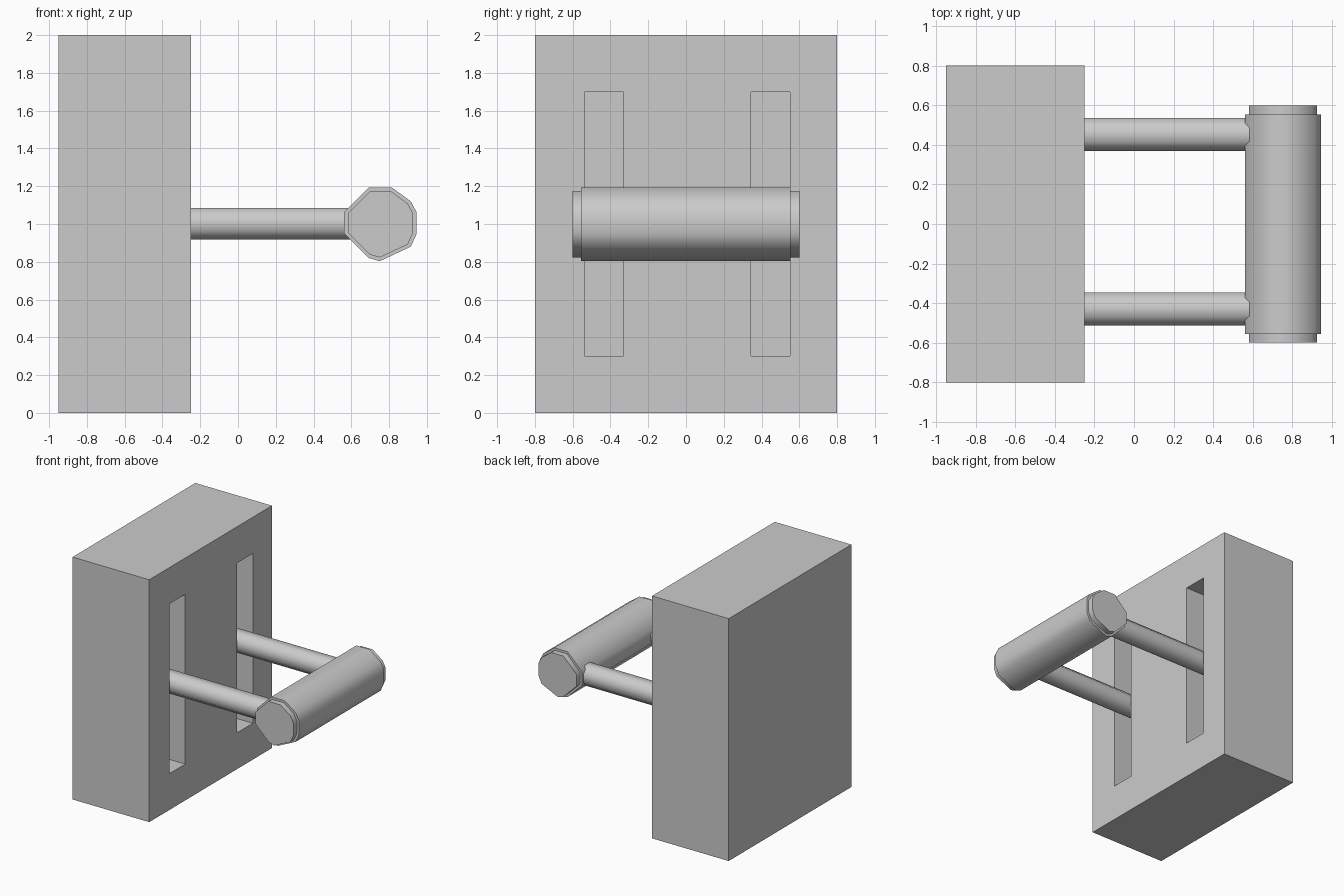
import bpy, bmesh, math

if "Cube" in bpy.data.objects:
    bpy.data.objects.remove(bpy.data.objects["Cube"])

def prism(name, pts, a, b, place):
    # extrude a closed outline from a to b; place maps (u, v, w) to xyz
    bm = bmesh.new()
    rings = [[bm.verts.new(place(u, v, w)) for u, v in pts] for w in (a, b)]
    n = len(pts)
    for r in rings:
        bm.faces.new(r)
    for i in range(n):
        j = (i + 1) % n
        bm.faces.new((rings[0][i], rings[0][j], rings[1][j], rings[1][i]))
    bmesh.ops.recalc_face_normals(bm, faces=bm.faces)
    me = bpy.data.meshes.new(name)
    bm.to_mesh(me)
    bm.free()
    ob = bpy.data.objects.new(name, me)
    bpy.context.collection.objects.link(ob)
    return ob

def rect(y0, y1, z0, z1):
    return [(y0, z0), (y1, z0), (y1, z1), (y0, z1)]

def smooth(ob):
    bpy.ops.object.select_all(action='DESELECT')
    bpy.context.view_layer.objects.active = ob
    ob.select_set(True)
    bpy.ops.object.shade_smooth_by_angle(angle=math.radians(60))

along_x = lambda y, z, x: (x, y, z)
along_y = lambda x, z, y: (x, y, z)

# wall block with two vertical slots
block = prism("switch_block", rect(-0.8, 0.8, 0, 2), -0.95, -0.25, along_x)
for name, y0, y1 in (("slot_near", -0.537, -0.332), ("slot_far", 0.343, 0.55)):
    cutter = prism(name, rect(y0, y1, 0.3, 1.7), -0.65, -0.1, along_x)
    cutter.hide_render = True
    cutter.hide_set(True)
    mod = block.modifiers.new(name, 'BOOLEAN')
    mod.object = cutter
    mod.solver = 'EXACT'

# arms running from the slots into the handle
for name, yc in (("arm_near", -0.43), ("arm_far", 0.452)):
    pts = [(yc + 0.09 * math.cos(math.pi * (k + 0.5) / 4),
            1.002 + 0.09 * math.sin(math.pi * (k + 0.5) / 4)) for k in range(8)]
    smooth(prism(name, pts, -0.65, 0.72, along_x))

# grip with uneven low-sided outline, and slightly smaller end caps
outline = [(0.693, 1.193), (0.815, 1.193), (0.915, 1.12), (0.945, 1.063), (0.945, 0.947),
           (0.915, 0.88), (0.75, 0.803), (0.693, 0.82), (0.562, 0.95), (0.562, 1.063)]
smooth(prism("grip", outline, -0.555, 0.553, along_y))
inner = [(0.753 + (x - 0.753) * 0.9, 1 + (z - 1) * 0.9) for x, z in outline]
smooth(prism("grip_end_caps", inner, -0.6, 0.6, along_y))
